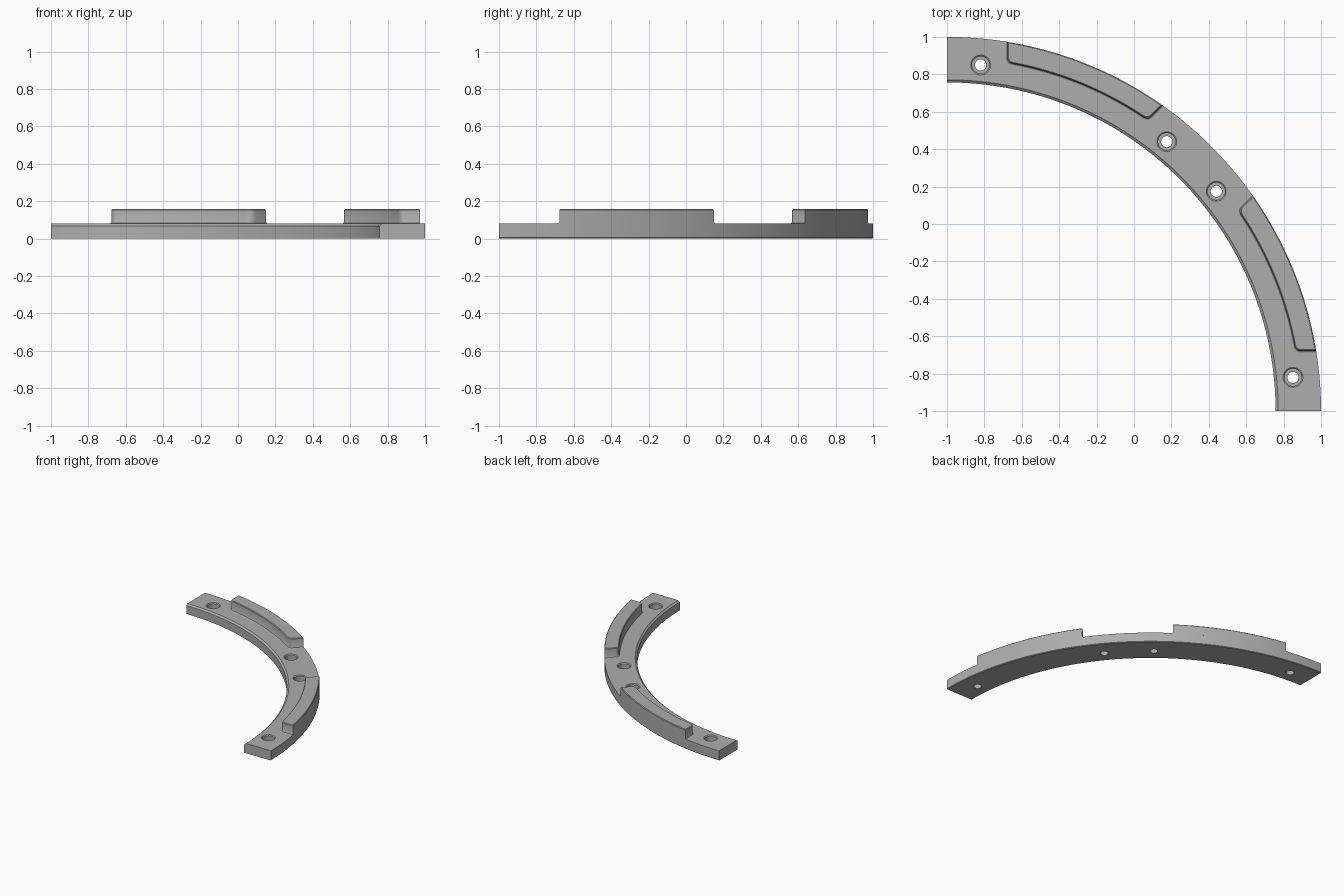
import bpy, bmesh
from math import acos, asin, atan2, cos, sin, pi, sqrt
from mathutils import Vector

cube = bpy.data.objects.get("Cube")
if cube:
    bpy.data.objects.remove(cube, do_unlink=True)

OUTER, INNER = 2.0, 1.757       # ring radii about the corner (-1, -1)
BASE_TOP, LIP_TOP = 0.08, 0.158

grey = bpy.data.materials.new("machined grey")
grey.use_nodes = True
colour = (0.42, 0.42, 0.42, 1)
grey.diffuse_color = colour
grey.node_tree.nodes["Principled BSDF"].inputs["Base Color"].default_value = colour


def loft(name, rings):
    """Skin closed rings of points and cap both ends."""
    bm = bmesh.new()
    loops = [[bm.verts.new(p) for p in ring] for ring in rings]
    n = len(loops[0])
    for a, b in zip(loops, loops[1:]):
        for i in range(n):
            j = (i + 1) % n
            bm.faces.new((a[i], a[j], b[j], b[i]))
    bm.faces.new(loops[0])
    bm.faces.new(loops[-1])
    bmesh.ops.recalc_face_normals(bm, faces=bm.faces)
    mesh = bpy.data.meshes.new(name)
    bm.to_mesh(mesh)
    bm.free()
    mesh.materials.append(grey)
    obj = bpy.data.objects.new(name, mesh)
    bpy.context.collection.objects.link(obj)
    return obj


def select(obj):
    bpy.ops.object.select_all(action='DESELECT')
    obj.select_set(True)
    bpy.context.view_layer.objects.active = obj


def polar(r, a):
    return Vector((r * cos(a), r * sin(a)))


def place(p, z, swap=False):
    x, y = (p.y, p.x) if swap else (p.x, p.y)
    return (x - 1, y - 1, z)


# Quarter ring base, swept from a cross-section with a chamfered inner edge
section = [(INNER, 0), (OUTER - 0.005, 0), (OUTER, 0.005), (OUTER, BASE_TOP),
           (INNER + 0.014, BASE_TOP), (INNER, 0.068)]
STEPS = 96
base = loft("ring_base", [[place(polar(r, pi / 2 * i / STEPS), z) for r, z in section]
                          for i in range(STEPS + 1)])

# Counterbored screw holes, mirrored across the diagonal
holes = [(0.18, 1.85), (1.175, 1.44)]
for x, y in holes + [(y, x) for x, y in holes]:
    bore = [(0.03, -0.1), (0.03, 0.035), (0.046, 0.035), (0.046, 0.074),
            (0.053, BASE_TOP), (0.053, 0.2)]
    cutter = loft("hole_cutter", [[place(Vector((x, y)) + polar(r, 2 * pi * i / 40), z)
                                   for i in range(40)] for r, z in bore])
    cutter.hide_render = True
    mod = base.modifiers.new("hole", 'BOOLEAN')
    mod.operation, mod.object, mod.solver = 'DIFFERENCE', cutter, 'EXACT'
    select(base)
    bpy.ops.object.modifier_apply(modifier=mod.name)
    bpy.data.objects.remove(cutter, do_unlink=True)


def lip_outline(grow):
    """Plan of a lip: one end square to x, the other parallel to the diagonal."""
    inner = 1.892 - grow
    outer = OUTER + min(grow, 0)
    x_end = 0.323 - grow
    gap = (0.485 - grow * sqrt(2)) / sqrt(2)

    def ends(r):
        return acos(x_end / r), pi / 4 + asin(gap / r)

    a0, a1 = ends(outer)
    b0, b1 = ends(inner)
    rim = [polar(outer, a1 + (a0 - a1) * i / 32) for i in range(33)]
    trim = 0.03 / inner

    def corner(angle, start, end):
        c = polar(inner, angle)
        return [start * (1 - t) ** 2 + c * 2 * t * (1 - t) + end * t * t
                for t in (i / 6 for i in range(7))]

    def along(angle, far):
        c = polar(inner, angle)
        return c + (far - c).normalized() * 0.03

    inside = [polar(inner, b0 - trim + (b1 - b0 + 2 * trim) * i / 32) for i in range(33)]
    first = corner(b0, along(b0, rim[-1]), inside[0])
    last = corner(b1, inside[-1], along(b1, rim[0]))
    return rim + first + inside[1:-1] + last


# Raised lips with a filleted foot and a softened top edge
layers = [(BASE_TOP, 0.009), (0.083, 0.003), (0.089, 0),
          (LIP_TOP - 0.005, 0), (LIP_TOP, -0.005)]
lips = [loft(name, [[place(p, z, swap) for p in lip_outline(g)] for z, g in layers])
        for name, swap in (("back_lip", False), ("left_lip", True))]

# Smooth the curved walls, keep machined edges crisp
for obj in [base] + lips:
    select(obj)
    bpy.ops.object.shade_smooth_by_angle(angle=pi / 6)
